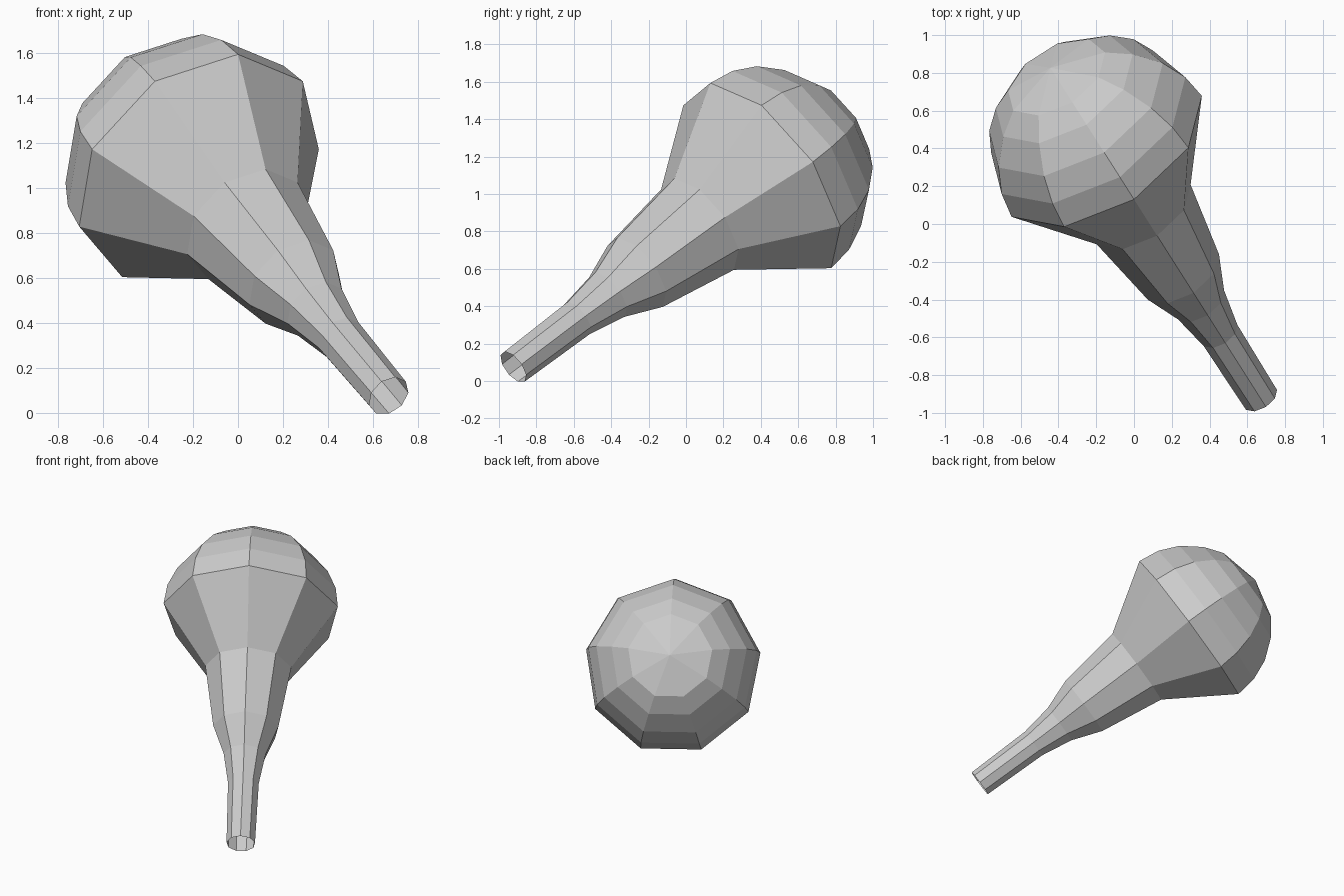
import bpy, bmesh, math
from mathutils import Vector

if "Cube" in bpy.data.objects:
    bpy.data.objects.remove(bpy.data.objects["Cube"])

SIDES = 9
CENTRE = Vector((-0.175, 0.406, 1.083))      # centre of the widest ring
AXIS = Vector((-0.452, 0.711, 0.539)).normalized()
SIDE = AXIS.cross(Vector((0, 0, 1))).normalized()
UP = SIDE.cross(AXIS).normalized()

# Profile along the axis: (distance, radius), open neck tip to dome
PROFILE = [(-1.87, 0.099), (-1.39, 0.107), (-1.158, 0.146), (-0.94, 0.227),
           (-0.467, 0.299), (0, 0.606), (0.152, 0.585), (0.296, 0.523),
           (0.432, 0.412), (0.522, 0.292)]
APEX = 0.592

bm = bmesh.new()
rings = []
for t, r in PROFILE:
    ring = []
    for i in range(SIDES):
        a = 2 * math.pi * i / SIDES
        ring.append(bm.verts.new(CENTRE + AXIS * t + (UP * math.cos(a) + SIDE * math.sin(a)) * r))
    rings.append(ring)

# Side walls
for low, high in zip(rings, rings[1:]):
    for i in range(SIDES):
        j = (i + 1) % SIDES
        bm.faces.new((low[i], low[j], high[j], high[i]))

# Dome tip
tip = bm.verts.new(CENTRE + AXIS * APEX)
for i in range(SIDES):
    bm.faces.new((rings[-1][i], rings[-1][(i + 1) % SIDES], tip))

bmesh.ops.recalc_face_normals(bm, faces=bm.faces)
# Open shell: make sure the dome tip faces away from the body
bm.normal_update()
if tip.normal.dot(AXIS) < 0:
    bmesh.ops.reverse_faces(bm, faces=bm.faces)

mesh = bpy.data.meshes.new("bulb_with_neck")
bm.to_mesh(mesh)
bm.free()
bulb = bpy.data.objects.new("bulb_with_neck", mesh)
bpy.context.collection.objects.link(bulb)
